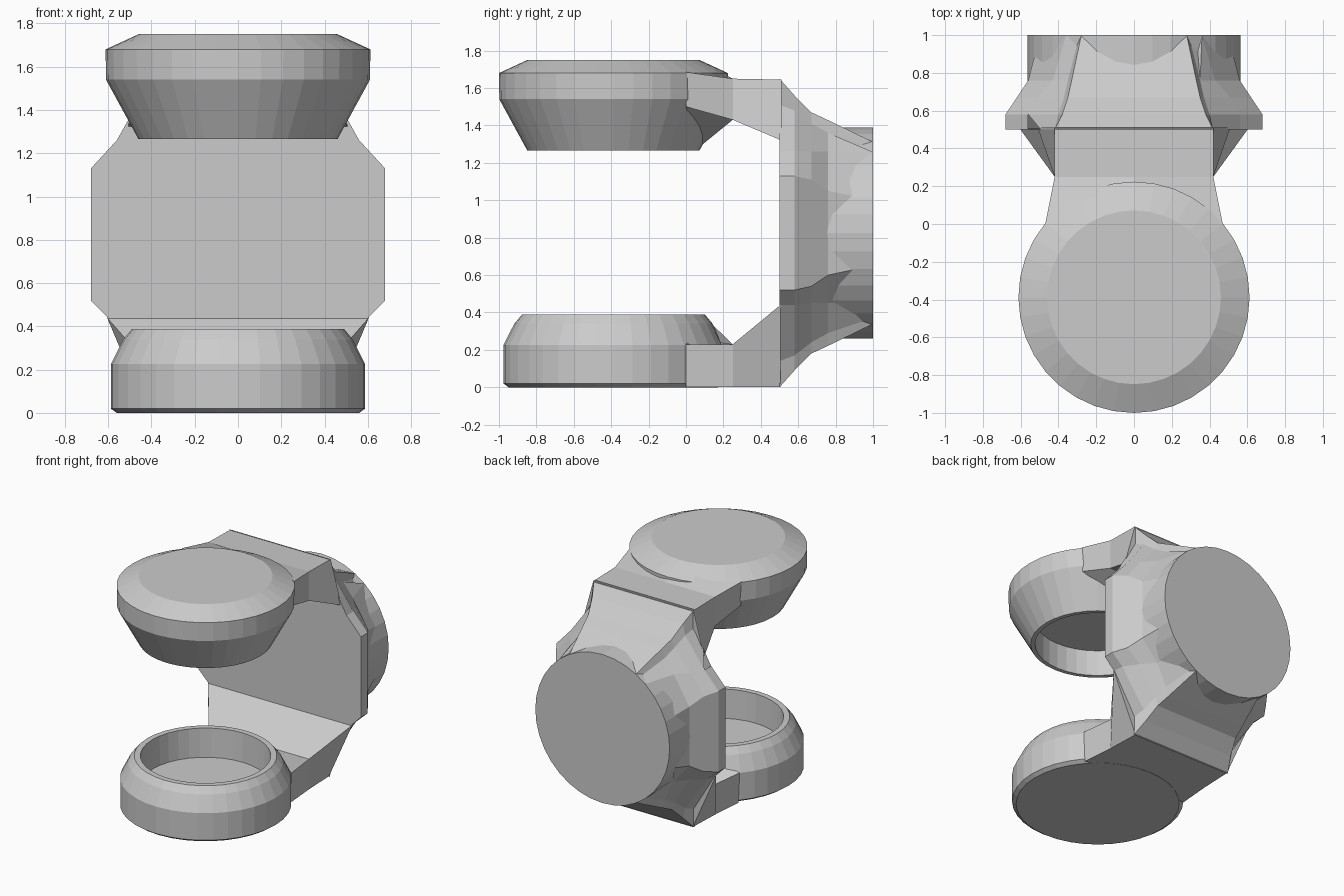
import bpy, bmesh, math

if "Cube" in bpy.data.objects:
    bpy.data.objects.remove(bpy.data.objects["Cube"])


def loft(name, rings):
    """Skin a series of matching point rings and cap both ends."""
    bm = bmesh.new()
    loops = [[bm.verts.new(p) for p in ring] for ring in rings]
    n = len(loops[0])
    for a, b in zip(loops, loops[1:]):
        for i in range(n):
            j = (i + 1) % n
            bm.faces.new((a[i], a[j], b[j], b[i]))
    bm.faces.new(loops[0])
    bm.faces.new(loops[-1])
    bm.normal_update()
    bmesh.ops.recalc_face_normals(bm, faces=bm.faces)
    bm.normal_update()
    mesh = bpy.data.meshes.new(name)
    bm.to_mesh(mesh)
    bm.free()
    obj = bpy.data.objects.new(name, mesh)
    bpy.context.collection.objects.link(obj)
    return obj


def turned(name, profile, y, sides=36):
    """Round part about a vertical axis from (radius, z) pairs."""
    angles = [math.tau * i / sides for i in range(sides)]
    return loft(name, [[(r * math.cos(a), y + r * math.sin(a), z) for a in angles]
                       for r, z in profile])


def mirrored(half, y):
    """Close a right-hand (x, z) outline across x = 0."""
    return [(x, y, z) for x, z in half] + [(-x, y, z) for x, z in reversed(half)]


def combine(base, other, operation):
    """Apply a boolean of other onto base and drop the helper."""
    other.hide_render = True
    mod = base.modifiers.new(operation, 'BOOLEAN')
    mod.operation, mod.solver, mod.object = operation, 'EXACT', other
    mod.use_self = True
    bpy.context.view_layer.objects.active = base
    bpy.ops.object.modifier_apply(modifier=mod.name)
    bpy.data.objects.remove(other)


# Round pads with sloped rims
CY = -0.388
upper_pad = turned("upper_pad", [(0.46, 1.265), (0.61, 1.54), (0.612, 1.68), (0.46, 1.75)], CY)
lower_pad = turned("lower_pad", [(0.56, 0.0), (0.588, 0.02), (0.588, 0.225),
                                 (0.53, 0.34), (0.49, 0.388)], CY)


# Necks joining the pads to the back plate
def neck(name, stations):
    rings = []
    for y_side, y_mid, (x0, z0), (x1, z1), zm0, zm1 in stations:
        rings.append([(-x0, y_side, z0), (0, y_mid, zm0), (x0, y_side, z0),
                      (x1, y_side, z1), (0, y_mid, zm1), (-x1, y_side, z1)])
    return loft(name, rings)


upper_neck = neck("upper_neck", [
    (0.0, 0.06, (0.46, 1.50), (0.47, 1.685), 1.275, 1.745),
    (0.25, 0.25, (0.42, 1.43), (0.42, 1.65), 1.43, 1.65),
    (0.51, 0.51, (0.51, 1.32), (0.42, 1.645), 1.32, 1.645)])
lower_neck = neck("lower_neck", [
    (0.0, 0.09, (0.44, 0.001), (0.45, 0.23), 0.001, 0.384),
    (0.25, 0.25, (0.42, 0.001), (0.42, 0.23), 0.001, 0.23),
    (0.505, 0.505, (0.41, 0.001), (0.605, 0.44), 0.001, 0.44)])

# Faceted back plate tapering towards the round cap
sections = [
    (0.50, [(0.42, 0.0), (0.42, 0.14), (0.60, 0.44), (0.68, 0.52),
            (0.68, 1.13), (0.56, 1.26), (0.42, 1.51), (0.42, 1.65)]),
    (0.58, [(0.38, 0.09), (0.40, 0.17), (0.59, 0.44), (0.68, 0.52),
            (0.68, 1.13), (0.56, 1.26), (0.40, 1.48), (0.38, 1.56)]),
    (0.67, [(0.35, 0.18), (0.37, 0.24), (0.51, 0.45), (0.62, 0.54),
            (0.62, 1.11), (0.51, 1.26), (0.37, 1.41), (0.35, 1.47)]),
    (0.76, [(0.33, 0.222), (0.35, 0.29), (0.43, 0.45), (0.56, 0.60),
            (0.56, 1.05), (0.43, 1.26), (0.35, 1.36), (0.33, 1.428)]),
    (0.995, [(0.28, 0.336), (0.29, 0.37), (0.36, 0.45), (0.50, 0.65),
             (0.50, 1.00), (0.36, 1.26), (0.29, 1.28), (0.28, 1.314)])]
frame = loft("clamp_frame", [mirrored(half, y) for y, half in sections])

# Round cap at the back
ring = [math.tau * i / 36 for i in range(36)]
cap = loft("back_cap", [[(0.563 * math.cos(a), y, 0.825 + 0.563 * math.sin(a)) for a in ring]
                        for y in (0.70, 1.0)])

# Merge the solid parts, then hollow the facing sides of both pads
for part in (cap, upper_neck, lower_neck, upper_pad, lower_pad):
    combine(frame, part, 'UNION')
for name, profile in (("upper_hollow", [(0.43, 1.2), (0.43, 1.46)]),
                      ("lower_hollow", [(0.44, 0.17), (0.45, 0.45)])):
    combine(frame, turned(name, profile, CY), 'DIFFERENCE')
